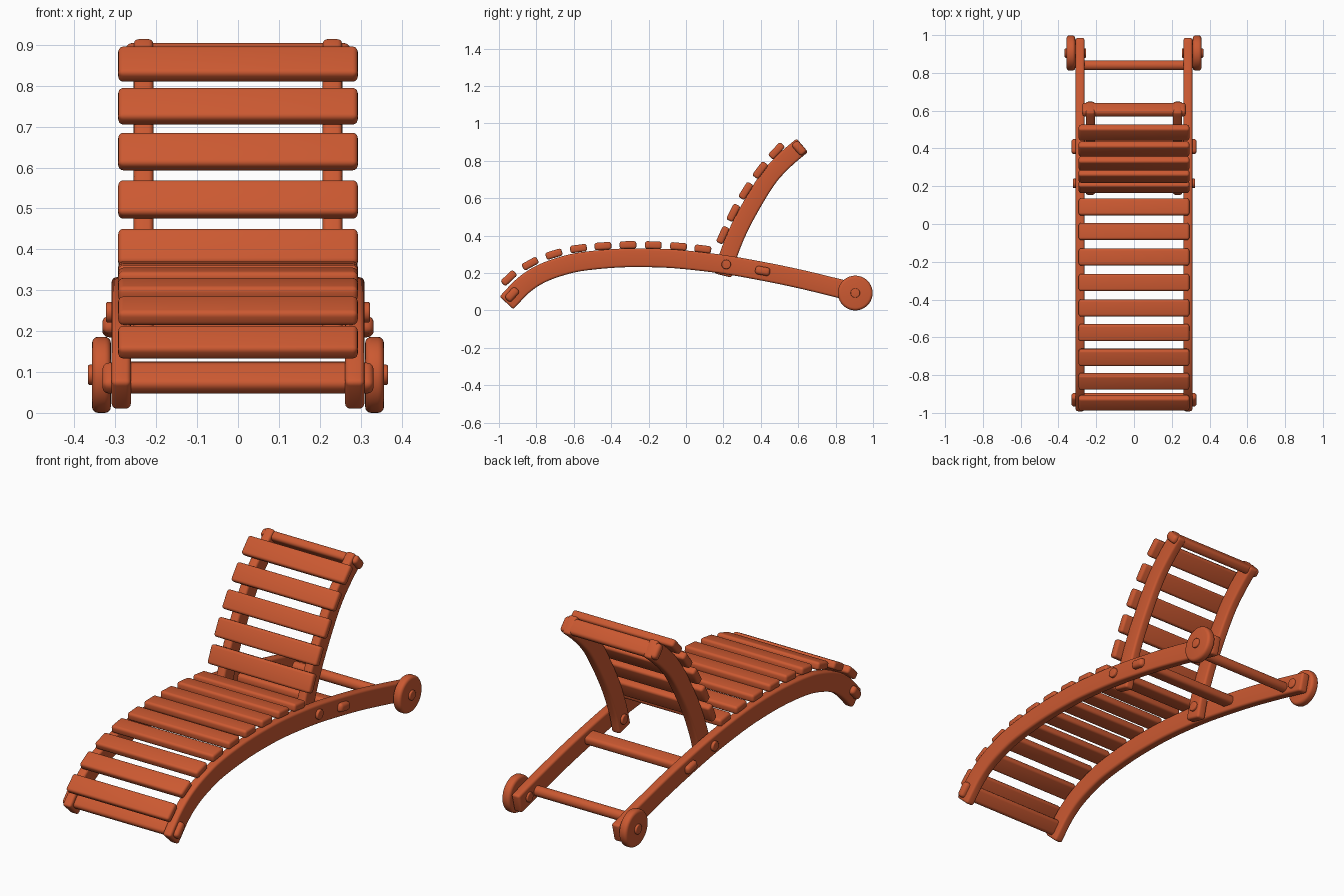
import bpy, bmesh, math
from mathutils import Matrix, Vector

if "Cube" in bpy.data.objects:
    bpy.data.objects.remove(bpy.data.objects["Cube"])

wood = bpy.data.materials.new("orange brown wood")
wood.diffuse_color = (0.6, 0.1, 0.031, 1)
wood.use_nodes = True
wood.node_tree.nodes["Principled BSDF"].inputs["Base Color"].default_value = wood.diffuse_color


def finish(bm, name, bevel, segments=4):
    """Round the sharp edges and turn the mesh into a smooth shaded object."""
    bmesh.ops.recalc_face_normals(bm, faces=bm.faces)
    sharp = [e for e in bm.edges if e.calc_face_angle(0) > math.radians(40)]
    bmesh.ops.bevel(bm, geom=sharp, offset=bevel, segments=segments,
                    profile=0.5, affect='EDGES', clamp_overlap=True)
    mesh = bpy.data.meshes.new(name)
    bm.to_mesh(mesh)
    bm.free()
    mesh.materials.append(wood)
    ob = bpy.data.objects.new(name, mesh)
    bpy.context.collection.objects.link(ob)
    bpy.ops.object.select_all(action='DESELECT')
    ob.select_set(True)
    bpy.context.view_layer.objects.active = ob
    bpy.ops.object.shade_smooth_by_angle(angle=math.radians(35))
    return ob


def bar(name, y, z, degrees, half_x, wide, thick, bevel):
    """Rounded board across x, its width tilted by an angle in the side view."""
    bm = bmesh.new()
    m = (Matrix.Translation((0, y, z)) @ Matrix.Rotation(math.radians(degrees), 4, 'X')
         @ Matrix.Diagonal((2 * half_x, wide, thick, 1)))
    bmesh.ops.create_cube(bm, size=1, matrix=m)
    return finish(bm, name, bevel)


def disc(name, x0, x1, y, z, r, bevel):
    """Round peg, rod or wheel along x."""
    bm = bmesh.new()
    m = Matrix.Translation(((x0 + x1) / 2, y, z)) @ Matrix.Rotation(math.pi / 2, 4, 'Y')
    bmesh.ops.create_cone(bm, cap_ends=True, segments=40, radius1=r, radius2=r,
                          depth=abs(x1 - x0), matrix=m)
    return finish(bm, name, bevel)


def spline(pts, steps=5):
    """Smooth curve through the points."""
    p = [Vector(q) for q in pts]
    p = [2 * p[0] - p[1]] + p + [2 * p[-1] - p[-2]]
    out = []
    for a, b, c, d in zip(p, p[1:], p[2:], p[3:]):
        for i in range(steps):
            t = i / steps
            out.append(0.5 * (2 * b + (c - a) * t + (2 * a - 5 * b + 4 * c - d) * t * t
                              + (3 * b - a - 3 * c + d) * t ** 3))
    return out + [p[-2]]


def rail(name, pts, x0, x1, half, bevel):
    """Curved plank following a side view centre line."""
    c = spline(pts)
    bm = bmesh.new()
    rings = []
    for i, q in enumerate(c):
        t = (c[min(i + 1, len(c) - 1)] - c[max(i - 1, 0)]).normalized()
        n = Vector((-t.y, t.x)) * half
        rings.append([bm.verts.new((x, *(q + n * s)))
                      for x, s in ((x0, 1), (x1, 1), (x1, -1), (x0, -1))])
    for a, b in zip(rings, rings[1:]):
        for k in range(4):
            j = (k + 1) % 4
            bm.faces.new((a[k], a[j], b[j], b[k]))
    bm.faces.new(rings[0])
    bm.faces.new(rings[-1])
    return finish(bm, name, bevel)


base_line = [(-0.96, 0.04), (-0.87, 0.133), (-0.78, 0.193), (-0.67, 0.235), (-0.55, 0.262),
             (-0.35, 0.28), (-0.15, 0.28), (0, 0.27), (0.2, 0.246), (0.4, 0.211),
             (0.6, 0.17), (0.82, 0.117), (0.975, 0.077)]
back_line = [(0.197, 0.187), (0.228, 0.3), (0.3, 0.47), (0.425, 0.685),
             (0.52, 0.795), (0.622, 0.883)]

# Mirrored parts: rails, wheels, pegs
for s, side in ((-1, "left"), (1, "right")):
    rail(side + "_base_rail", base_line, s * 0.262, s * 0.309, 0.05, 0.012)
    rail(side + "_back_rail", back_line, s * 0.207, s * 0.255, 0.047, 0.012)
    disc(side + "_wheel", s * 0.311, s * 0.357, 0.905, 0.093, 0.093, 0.015)
    disc(side + "_wheel_axle", s * 0.253, s * 0.367, 0.905, 0.093, 0.025, 0.005)
    disc(side + "_back_pivot", s * 0.195, s * 0.323, 0.215, 0.246, 0.025, 0.005)

# Seat slats: y, z, tilt
seat = [(0.09, 0.328, -7), (-0.04, 0.342, -5), (-0.175, 0.349, -2), (-0.31, 0.35, 1),
        (-0.444, 0.344, 4), (-0.575, 0.331, 8), (-0.706, 0.301, 17), (-0.833, 0.25, 29),
        (-0.947, 0.173, 43)]
for i, (y, z, a) in enumerate(seat):
    bar(f"seat_slat_{i + 1}", y, z, a, 0.293, 0.09, 0.04, 0.013)

# Backrest slats
back = [(0.197, 0.403, 66), (0.253, 0.522, 63), (0.32, 0.639, 58), (0.397, 0.75, 53),
        (0.484, 0.853, 47)]
for i, (y, z, a) in enumerate(back):
    bar(f"back_slat_{i + 1}", y, z, a, 0.293, 0.095, 0.04, 0.013)

# Cross rungs
bar("front_rung", -0.93, 0.085, 48, 0.332, 0.08, 0.045, 0.017)
bar("middle_rung", 0.41, 0.211, -10, 0.332, 0.08, 0.045, 0.017)
bar("back_top_rung", 0.605, 0.867, -48, 0.275, 0.08, 0.045, 0.017)
disc("rear_rod", -0.28, 0.28, 0.84, 0.1, 0.026, 0.004)
